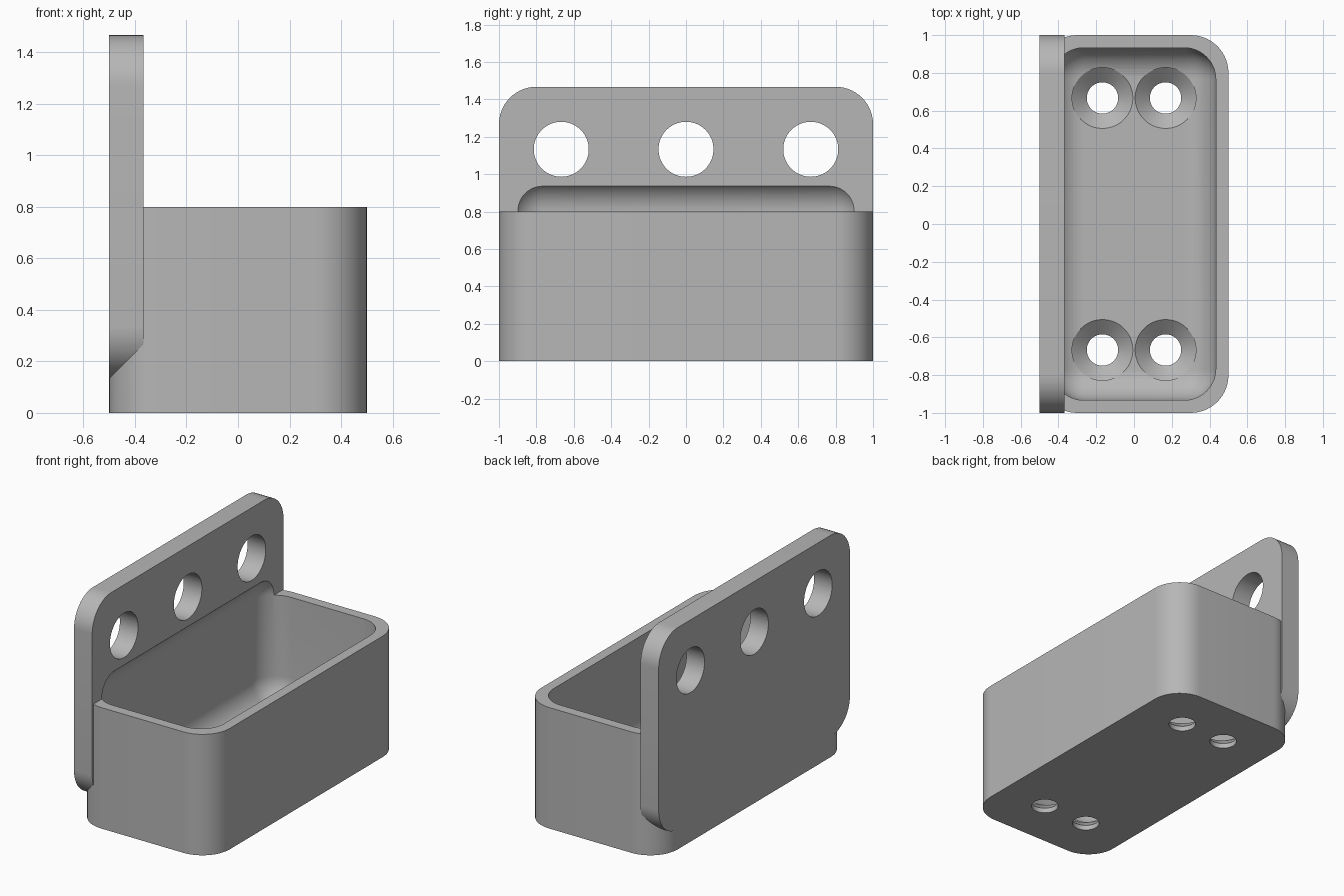
import bpy, bmesh, math
from mathutils import Matrix

if "Cube" in bpy.data.objects:
    bpy.data.objects.remove(bpy.data.objects["Cube"], do_unlink=True)

grey = bpy.data.materials.new("plain_grey")
grey.use_nodes = True
colour = (0.47, 0.47, 0.47, 1)
grey.diffuse_color = colour
grey.node_tree.nodes["Principled BSDF"].inputs["Base Color"].default_value = colour


def add_object(name, bm):
    mesh = bpy.data.meshes.new(name)
    bmesh.ops.recalc_face_normals(bm, faces=bm.faces)
    bm.to_mesh(mesh)
    bm.free()
    mesh.materials.append(grey)
    obj = bpy.data.objects.new(name, mesh)
    bpy.context.scene.collection.objects.link(obj)
    return obj


def rounded_box(name, low, high, radius, axis=None):
    """Box with rounded edges: those along one axis, or all of them."""
    bm = bmesh.new()
    bmesh.ops.create_cube(bm, size=1)
    for v in bm.verts:
        for i in range(3):
            v.co[i] = low[i] if v.co[i] < 0 else high[i]
    edges = [e for e in bm.edges if axis is None
             or abs(e.verts[0].co[axis] - e.verts[1].co[axis]) > 0.01]
    bmesh.ops.bevel(bm, geom=edges, offset=radius, offset_type='OFFSET',
                    segments=14, profile=0.5, affect='EDGES')
    return add_object(name, bm)


def turned(name, rings, matrix):
    """Round cutter from (radius, height) rings, placed by a matrix."""
    bm = bmesh.new()
    sides = 64
    loops = [[bm.verts.new((r * math.cos(math.tau * k / sides),
                            r * math.sin(math.tau * k / sides), h))
              for k in range(sides)] for r, h in rings]
    for a, b in zip(loops, loops[1:]):
        for k in range(sides):
            n = (k + 1) % sides
            bm.faces.new((a[k], a[n], b[n], b[k]))
    bm.faces.new(loops[0][::-1])
    bm.faces.new(loops[-1])
    bm.transform(matrix)
    return add_object(name, bm)


def combine(target, tool, operation):
    mod = target.modifiers.new(operation.title(), 'BOOLEAN')
    mod.operation = operation
    mod.solver = 'EXACT'
    mod.object = tool
    bpy.context.view_layer.objects.active = target
    bpy.ops.object.modifier_apply(modifier=mod.name)
    bpy.data.objects.remove(tool, do_unlink=True)


# Bin body joined to the upright mounting plate
wall_bin = rounded_box("wall_bin", (-0.5, -1, 0), (0.5, 1, 0.8), 0.2, axis=2)
plate = rounded_box("back_plate", (-0.5, -1, 0.133), (-0.367, 1, 1.467), 0.2, axis=0)
combine(wall_bin, plate, 'UNION')

# Filleted cavity, which also bites a shallow recess into the plate
cavity = rounded_box("cavity_cutter", (-0.433, -0.933, 0.1), (0.433, 0.933, 0.97), 0.167)
combine(wall_bin, cavity, 'DIFFERENCE')

# Three round holes through the plate
for y in (-0.667, 0, 0.667):
    place = Matrix.Translation((-0.433, y, 1.133)) @ Matrix.Rotation(math.pi / 2, 4, 'Y')
    combine(wall_bin, turned("plate_hole_cutter", [(0.147, -0.2), (0.147, 0.2)], place),
            'DIFFERENCE')

# Four countersunk holes through the floor
profile = [(0.083, -0.1), (0.083, 0.033), (0.161, 0.1), (0.161, 0.3)]
for x in (-0.167, 0.167):
    for y in (-0.667, 0.667):
        combine(wall_bin, turned("floor_hole_cutter", profile, Matrix.Translation((x, y, 0))),
                'DIFFERENCE')

# Smooth curves with crisp edges
bpy.ops.object.select_all(action='DESELECT')
wall_bin.select_set(True)
bpy.context.view_layer.objects.active = wall_bin
bpy.ops.object.shade_smooth_by_angle(angle=math.radians(25))
